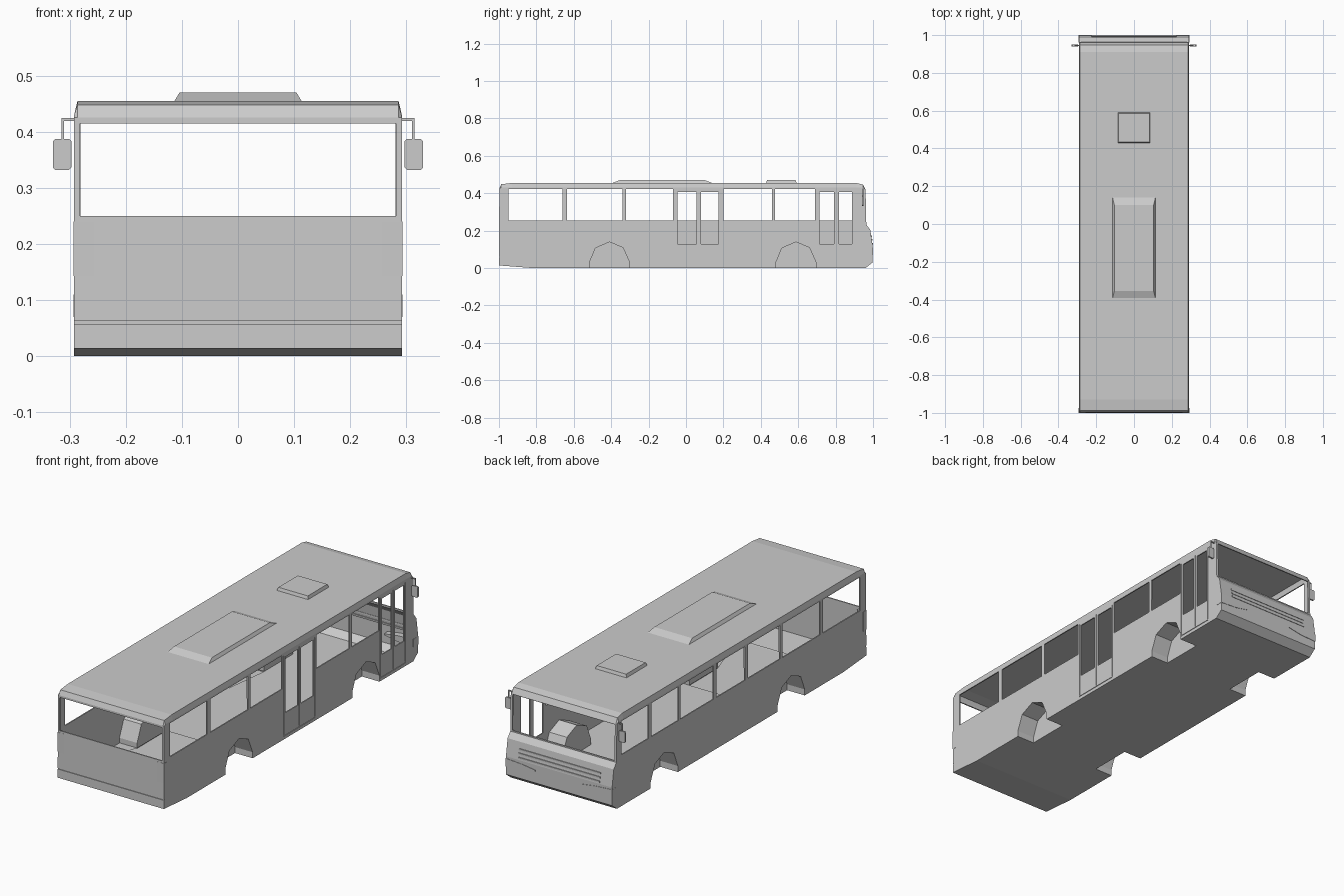
import bpy, bmesh

if "Cube" in bpy.data.objects:
    bpy.data.objects.remove(bpy.data.objects["Cube"])

W = 0.292          # half width of body


def obj_from(bm, name):
    bmesh.ops.recalc_face_normals(bm, faces=bm.faces)
    me = bpy.data.meshes.new(name)
    bm.to_mesh(me)
    bm.free()
    ob = bpy.data.objects.new(name, me)
    bpy.context.collection.objects.link(ob)
    return ob


def loft(bm, rings):
    """Skin matching vertex rings and cap both ends."""
    rows = [[bm.verts.new(p) for p in r] for r in rings]
    n = len(rows[0])
    for a, b in zip(rows, rows[1:]):
        for i in range(n):
            j = (i + 1) % n
            bm.faces.new((a[i], a[j], b[j], b[i]))
    bm.faces.new(rows[0][::-1])
    bm.faces.new(rows[-1])


def box(bm, x, y, z):
    loft(bm, [[(x[0], y[0], k), (x[1], y[0], k), (x[1], y[1], k), (x[0], y[1], k)] for k in z])


def frustum(name, x, y, z, dx, dy):
    bm = bmesh.new()
    rings = []
    for k, a, b in ((z[0], 0, 0), (z[1], dx, dy)):
        rings.append([(-x + a, y[0] + b, k), (x - a, y[0] + b, k),
                      (x - a, y[1] - b, k), (-x + a, y[1] - b, k)])
    loft(bm, rings)
    return obj_from(bm, name)


def cut(ob, cutter):
    m = ob.modifiers.new("cut", 'BOOLEAN')
    m.operation, m.solver, m.object, m.use_self = 'DIFFERENCE', 'EXACT', cutter, True
    bpy.context.view_layer.objects.active = ob
    bpy.ops.object.modifier_apply(modifier=m.name)
    bpy.data.objects.remove(cutter)


# Body hull: side profile (y, z) across the width, with a chamfered roof edge
profile = [(-1, .014), (-.82, 0), (.96, 0), (.998, .03), (.998, .12), (.985, .205),
           (.964, .232), (.96, .42), (.947, .446), (.91, .455), (-.93, .455),
           (-.988, .448), (-.998, .425)]
bm = bmesh.new()
loft(bm, [[(x, y, min(z, top)) for y, z in profile]
          for x, top in ((-W, .43), (-W + .006, 1), (W - .006, 1), (W, .43))])
bmesh.ops.remove_doubles(bm, verts=bm.verts, dist=1e-5)
body = obj_from(bm, "bus_body")

# Wheel arches pressed into the hull
arch = [(-.107, -.05), (-.107, .03), (-.075, .107), (0, .139), (.072, .109), (.107, .03), (.107, -.05)]
bm = bmesh.new()
for cy in (-.409, .588):
    for s in (-1, 1):
        loft(bm, [[(s * x, cy + y, z) for y, z in arch] for x in (.195, .35)])
cut(body, obj_from(bm, "arch_cutter"))

# Thin shell
m = body.modifiers.new("shell", 'SOLIDIFY')
m.thickness, m.offset, m.use_even_offset = .006, -1, True
bpy.context.view_layer.objects.active = body
bpy.ops.object.modifier_apply(modifier=m.name)

# Window openings
bm = bmesh.new()
R, L = (.26, .33), (-.33, -.26)
shared = [(-.95, -.66), (-.635, -.34), (-.32, -.07), (.2, .46), (.477, .69)]
for y in shared:
    box(bm, R, y, (.255, .422))
for y in shared + [(-.045, .178), (.712, .925)]:
    box(bm, L, y, (.255, .422))
for y in ((-.045, .055), (.08, .175), (.713, .79), (.817, .887)):   # door glass
    box(bm, R, y, (.128, .406))
box(bm, (-.282, .282), (-1.1, -.96), (.25, .415))                   # rear window
box(bm, (-.281, .281), (.93, 1.1), (.238, .416))                    # windscreen
cut(body, obj_from(bm, "window_cutter"))

# Door seams and the bumper line as shallow grooves
bm = bmesh.new()
groove = (W - .003, .33)
for ys in ((-.056, .066, .187), (.701, .803, .897)):
    for y in ys:
        box(bm, groove, (y - .002, y + .002), (.022, .415))
    box(bm, groove, (ys[0] - .002, ys[2] + .002), (.015, .019))
box(bm, (-.4, .4), (-1.05, -.9965), (.057, .063))
cut(body, obj_from(bm, "groove_cutter"))

# Roof unit and roof hatch
frustum("roof_unit", .115, (-.40, .147), (.452, .47), .011, .046)
frustum("roof_hatch", .087, (.427, .592), (.452, .47), .006, .006)

# Front grille bars
bm = bmesh.new()
for z, y in ((.13, .9995), (.15, .9965), (.17, .9935)):
    box(bm, (-.225, .225), (.985, y), (z - .004, z + .004))
obj_from(bm, "grille")

for s, side in ((-1, "left"), (1, "right")):
    # Rear lamp wrapping the corner
    bm = bmesh.new()
    box(bm, sorted((s * .257, s * (W + .001))), (-1, -.975), (.143, .24))
    obj_from(bm, side + "_rear_lamp")

    # Headlamp tapering inwards, with corner lens
    bm = bmesh.new()
    loft(bm, [[(s * x, y, z) for y, z in ((.96, a), (1, a), (1, b), (.96, b))]
              for x, a, b in ((.13, .088, .094), (.2, .075, .104), (W + .001, .07, .11))])
    obj_from(bm, side + "_headlamp")

    # Mirror on a bent arm
    bm = bmesh.new()
    box(bm, sorted((s * .286, s * .3145)), (.943, .948), (.419, .424))
    box(bm, sorted((s * .310, s * .3145)), (.943, .948), (.38, .419))
    obj_from(bm, side + "_mirror_arm")
    bm = bmesh.new()
    box(bm, sorted((s * .297, s * .33)), (.941, .950), (.332, .387))
    bmesh.ops.bevel(bm, geom=[e for e in bm.edges if abs(e.verts[0].co.y - e.verts[1].co.y) > .005],
                    offset=.004, segments=1, affect='EDGES')
    obj_from(bm, side + "_mirror")
